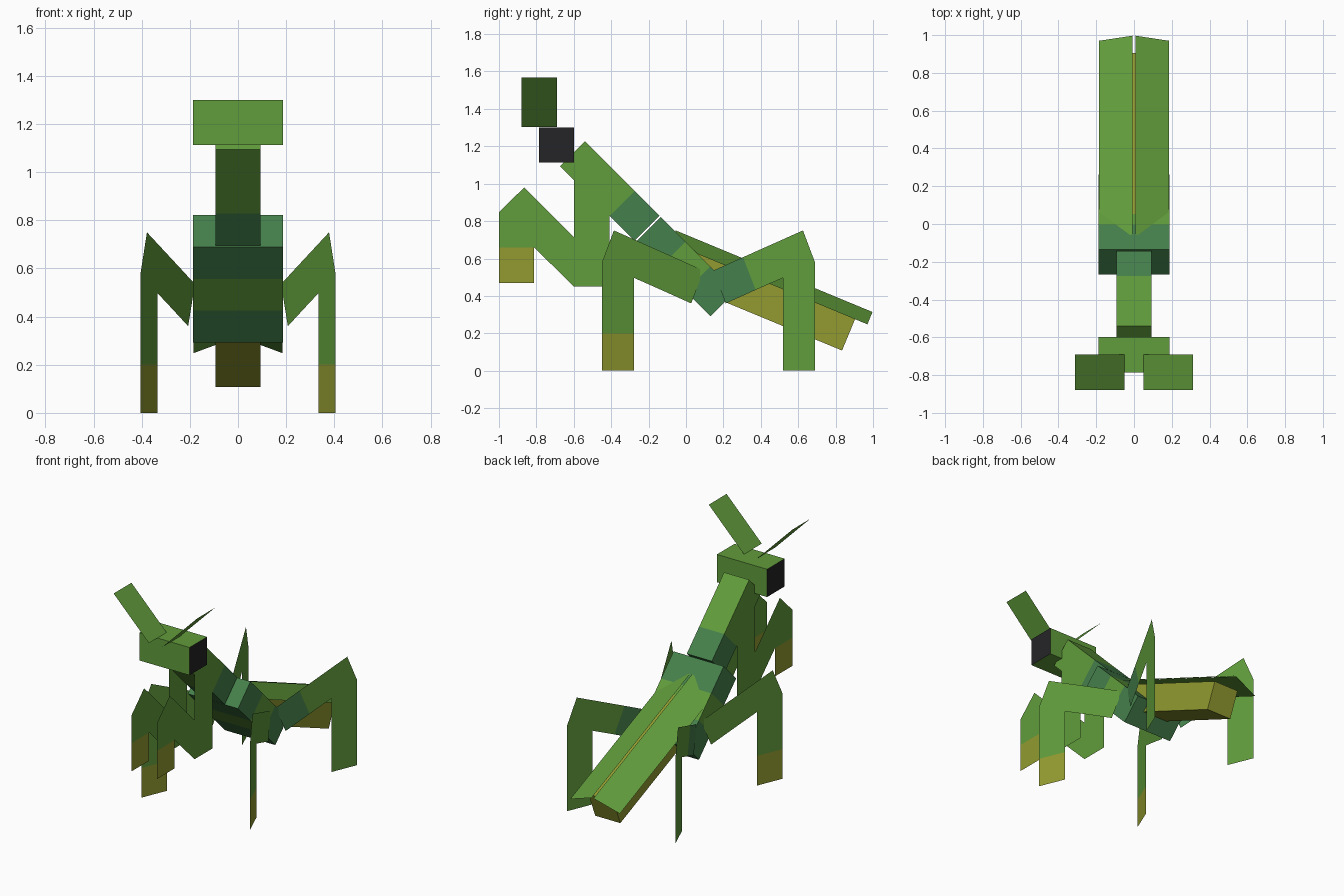
import bpy, bmesh, math
from mathutils import Vector

cube = bpy.data.objects.get("Cube")
if cube:
    bpy.data.objects.remove(cube, do_unlink=True)

U = 0.1875  # basic block size


def material(name, rgb):
    lin = [((c / 255 + 0.055) / 1.055) ** 2.4 for c in rgb] + [1.0]
    m = bpy.data.materials.new(name)
    m.use_nodes = True
    m.diffuse_color = lin
    bsdf = next(n for n in m.node_tree.nodes if n.type == 'BSDF_PRINCIPLED')
    bsdf.inputs["Base Color"].default_value = lin
    bsdf.inputs["Roughness"].default_value = 0.9
    return m


GREEN, TEAL, OLIVE, BLACK = range(4)
MATS = [material("leaf_green", (97, 156, 59)), material("dark_teal", (69, 128, 75)),
        material("olive", (146, 155, 48)), material("eye_black", (37, 36, 38))]


def finish(name, bm):
    me = bpy.data.meshes.new(name)
    bm.to_mesh(me)
    bm.free()
    for m in MATS:
        me.materials.append(m)
    ob = bpy.data.objects.new(name, me)
    bpy.context.collection.objects.link(ob)
    return ob


def bar(name, half, top, slope, bands):
    """Square-sided bar sloping down towards the back; bands = (length, colour)."""
    a = math.radians(slope)
    along = Vector((0, math.cos(a), -math.sin(a)))
    down = Vector((0, -math.sin(a), -math.cos(a)))
    bm = bmesh.new()

    def ring(dist):
        c = Vector((0, *top)) + along * dist
        return [bm.verts.new(c + Vector((x * half, 0, 0)) + down * d)
                for x, d in ((-1, 0), (1, 0), (1, U), (-1, U))]

    prev, dist = ring(0), 0
    bm.faces.new(prev).material_index = bands[0][1]
    for length, col in bands:
        dist += length
        cur = ring(dist)
        for i in range(4):
            j = (i + 1) % 4
            bm.faces.new((prev[i], prev[j], cur[j], cur[i])).material_index = col
        prev = cur
    bm.faces.new(prev[::-1]).material_index = bands[-1][1]
    bmesh.ops.recalc_face_normals(bm, faces=bm.faces[:])
    return finish(name, bm)


def plates(name, polys, place):
    """Mirrored pair of flat plates; polys = (2D outline, colour)."""
    for side, sx in (("left", 1), ("right", -1)):
        bm = bmesh.new()
        for pts, col in polys:
            vs = []
            for p in pts:
                v = Vector(place(*p))
                v.x *= sx
                vs.append(bm.verts.new(v))
            bm.faces.new(vs if sx > 0 else vs[::-1]).material_index = col
        bmesh.ops.remove_doubles(bm, verts=bm.verts[:], dist=1e-4)
        finish(side + "_" + name, bm)


# Body: neck, wide thorax and abdomen
bar("neck", U / 2, (-0.54, 1.226), 45, [(2 * U, GREEN), (U, TEAL)])
bar("thorax", U, (-0.135, 0.822), 45, [(U, TEAL), (U, GREEN), (U, TEAL)])
bar("abdomen", U / 2, (0.04, 0.64), 22.5, [(5 * U, OLIVE)])

# Head with black eye faces on its sides
head = bar("head", U, (-0.785, 1.30), 0, [(U, GREEN)])
for f in head.data.polygons:
    if abs(f.normal.x) > 0.9:
        f.material_index = BLACK

# Antennae: flat plates leaning outwards
plates("antenna", [([(0, -0.88), (1, -0.88), (1, -0.69), (0, -0.69)], GREEN)],
       lambda t, y: (0.05 + 0.263 * t, y, 1.302 + 0.265 * t))

# Wings: long plates forming a shallow roof over the abdomen
plates("wing", [([(0, 0), (1, 0), (1, 1), (0, 1)], GREEN)],
       lambda w, t: (0.007 + 0.178 * w, -0.055 + 1.052 * t - 0.027 * w,
                     0.75 - 0.436 * t - 0.066 * w))

# Grasping arms: upright plates folded in a zigzag beside the neck
plates("grasping_arm", [
    ([(-0.60, 0.45), (-0.41, 0.45), (-0.41, 1.02), (-0.60, 1.02), (-0.60, 0.715)], GREEN),
    ([(-0.60, 0.45), (-0.60, 0.715), (-0.865, 0.98), (-1.0, 0.848),
      (-1.0, 0.66), (-0.812, 0.66)], GREEN),
    ([(-1.0, 0.47), (-0.812, 0.47), (-0.812, 0.66), (-1.0, 0.66)], OLIVE),
], lambda y, z: (0.0955, y, z))

# Walking legs: upright plates turned outwards, in (reach, height)
ROOT = [(0, 0.535), (0.073, 0.36), (0.246, 0.432), (0.173, 0.607)]
THIGH = [(0.173, 0.607), (0.246, 0.432), (0.405, 0.497), (0.59, 0.578), (0.52, 0.75)]
SHIN = [(0.405, 0.497), (0.405, 0.2), (0.59, 0.2), (0.59, 0.578)]
FOOT = [(0.405, 0.2), (0.405, 0), (0.59, 0), (0.59, 0.2)]
for name, d, root_col, foot_col in (("front_leg", -1, GREEN, OLIVE),
                                    ("hind_leg", 1, TEAL, GREEN)):
    plates(name, [(ROOT, root_col), (THIGH, GREEN), (SHIN, GREEN), (FOOT, foot_col)],
           lambda u, z, d=d: (0.179 + 0.383 * u, 0.12 + d * (0.025 + 0.924 * u), z))
